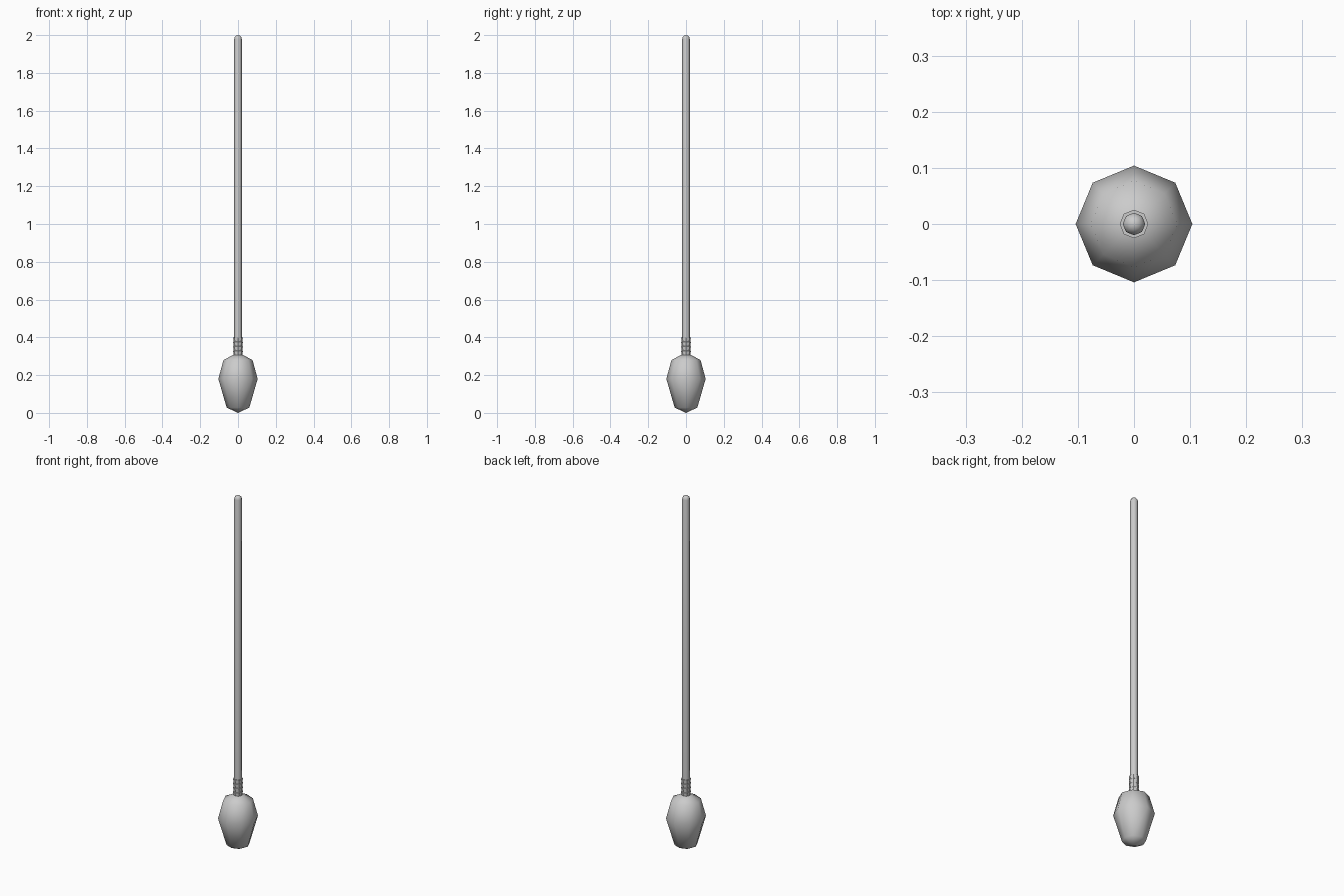
import bpy, bmesh, math

if "Cube" in bpy.data.objects:
    bpy.data.objects.remove(bpy.data.objects["Cube"])

def lathe(name, profile, angle=40, sides=8, phase=0.0):
    """Spin an (r, z) profile around z; r = 0 makes a pole."""
    bm = bmesh.new()
    rings = []
    for r, z in profile:
        if r == 0:
            rings.append([bm.verts.new((0, 0, z))] * sides)
        else:
            rings.append([bm.verts.new((r * math.cos(phase + 2 * math.pi * i / sides),
                                        r * math.sin(phase + 2 * math.pi * i / sides), z))
                          for i in range(sides)])
    for a, b in zip(rings, rings[1:]):
        for i in range(sides):
            j = (i + 1) % sides
            bm.faces.new(list(dict.fromkeys((a[i], a[j], b[j], b[i]))))
    bmesh.ops.recalc_face_normals(bm, faces=bm.faces)
    me = bpy.data.meshes.new(name)
    bm.to_mesh(me)
    bm.free()
    ob = bpy.data.objects.new(name, me)
    bpy.context.collection.objects.link(ob)
    bpy.ops.object.select_all(action='DESELECT')
    ob.select_set(True)
    bpy.context.view_layer.objects.active = ob
    bpy.ops.object.shade_smooth_by_angle(angle=math.radians(angle))
    return ob

# Bulbous low-poly head
lathe("head", [(0, 0.0), (0.06, 0.028), (0.104, 0.18), (0.077, 0.28), (0, 0.32)], angle=80)

# Binding collar: stacked bands, each flaring slightly upward
collar = [(0, 0.305)]
for i in range(4):
    z = 0.305 + i * 0.024
    collar += [(0.0235, z), (0.0255, z + 0.022)]
collar.append((0, 0.399))
lathe("collar", collar)

# Long handle with rounded tip
tip = [(0.02 * math.cos(t), 1.98 + 0.02 * math.sin(t))
       for t in (math.radians(a) for a in (0, 30, 60))]
lathe("handle", [(0, 0.31), (0.02, 0.31)] + tip + [(0, 2.0)], angle=50)
